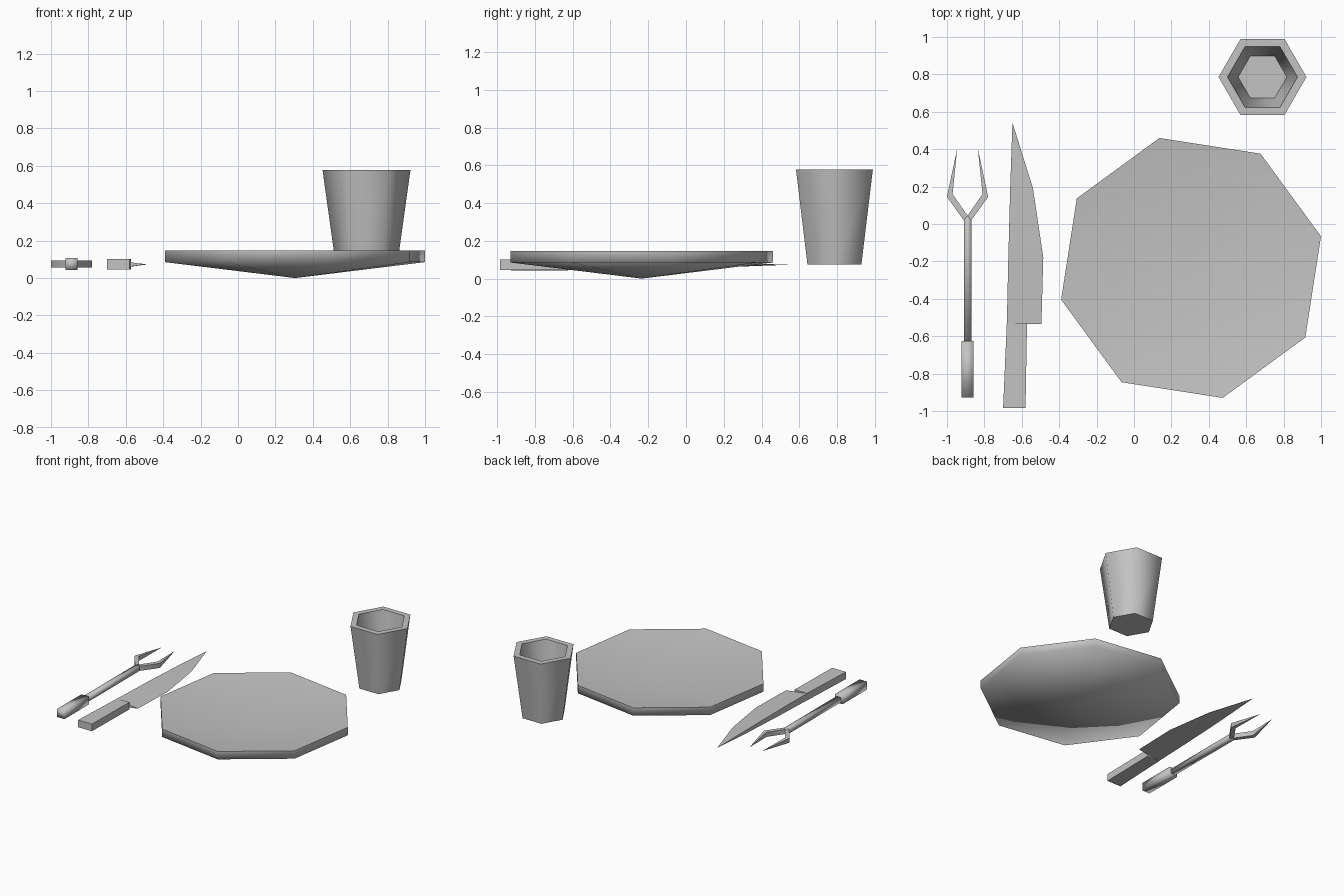
import bpy, bmesh, math

cube = bpy.data.objects.get("Cube")
if cube:
    bpy.data.objects.remove(cube)

grey = bpy.data.materials.new("plain_grey")
grey.use_nodes = True
colour = (0.55, 0.55, 0.55, 1)
grey.diffuse_color = colour
grey.node_tree.nodes["Principled BSDF"].inputs["Base Color"].default_value = colour


def loft(name, rings, smooth_angle=65):
    """Skin a closed solid through rings of equal point count, with flat caps."""
    bm = bmesh.new()
    loops = [[bm.verts.new(p) for p in ring] for ring in rings]
    n = len(loops[0])
    for a, b in zip(loops, loops[1:]):
        for i in range(n):
            j = (i + 1) % n
            bm.faces.new((a[i], a[j], b[j], b[i])).smooth = True
    bm.faces.new(loops[0][::-1])
    bm.faces.new(loops[-1])
    bmesh.ops.remove_doubles(bm, verts=bm.verts, dist=0.0005)
    bmesh.ops.recalc_face_normals(bm, faces=bm.faces)
    mesh = bpy.data.meshes.new(name)
    bm.to_mesh(mesh)
    bm.free()
    mesh.set_sharp_from_angle(angle=math.radians(smooth_angle))
    mesh.materials.append(grey)
    obj = bpy.data.objects.new(name, mesh)
    bpy.context.collection.objects.link(obj)


def polygon(sides, centre, radius, z, turn=0):
    angles = [math.radians(turn) + math.tau * i / sides for i in range(sides)]
    return [(centre[0] + radius * math.cos(a),
             centre[1] + radius * math.sin(a), z) for a in angles]


def section(left, right, half, z):
    """Upright four-point section between two plan points."""
    return [(*left, z - half), (*right, z - half),
            (*right, z + half), (*left, z + half)]


# Plate: shallow dish, conical below and hollowed to match above
loft("plate", [polygon(8, (0.305, -0.235), r, z, 13.7)
               for r, z in ((0, 0), (0.715, 0.085), (0.715, 0.147), (0, 0.062))], 88)

# Cup: tapered hexagonal shell with an inner floor
loft("cup", [polygon(6, (0.687, 0.786), r, z)
             for r, z in ((0.165, 0.075), (0.235, 0.577),
                          (0.187, 0.577), (0.13, 0.125))])

# Fork: square handle, slim shaft ending in a wedge, two mirrored prongs
MID = -0.89
FORK_Z = 0.075


def fork_part(name, stations):
    loft(name, [section((MID - w, y), (MID + w, y), h, FORK_Z)
                for y, w, h in stations], 92)


fork_part("fork_handle", [(-0.928, 0.033, 0.031), (-0.625, 0.033, 0.031)])
fork_part("fork_shaft", [(-0.625, 0.02, 0.018), (0.02, 0.02, 0.018),
                         (0.045, 0, 0.018)])
for side, label in ((-1, "right"), (1, "left")):
    prong = [((0.02, 0.02), (0, 0.045), 0.018),
             ((0.11, 0.145), (0.08, 0.16), 0.018),
             ((0.055, 0.405), (0.055, 0.405), 0)]
    loft("fork_prong_" + label,
         [section((MID + side * a[0], a[1]), (MID + side * b[0], b[1]), h, FORK_Z)
          for a, b, h in prong])

# Knife: box handle and a wedge blade with a thick spine and a sharp edge
KNIFE_Z = 0.073
loft("knife_handle", [section((-0.70, -0.985), (-0.58, -0.985), 0.028, KNIFE_Z),
                      section((-0.68, -0.53), (-0.572, -0.53), 0.028, KNIFE_Z)])
blade = [(-0.68, -0.495, -0.535, 0.027), (-0.672, -0.485, -0.18, 0.022),
         (-0.662, -0.54, 0.19, 0.013), (-0.65, -0.65, 0.543, 0)]
loft("knife_blade", [[(spine, y, KNIFE_Z - h), (edge, y, KNIFE_Z),
                      (spine, y, KNIFE_Z + h)] for spine, edge, y, h in blade])
